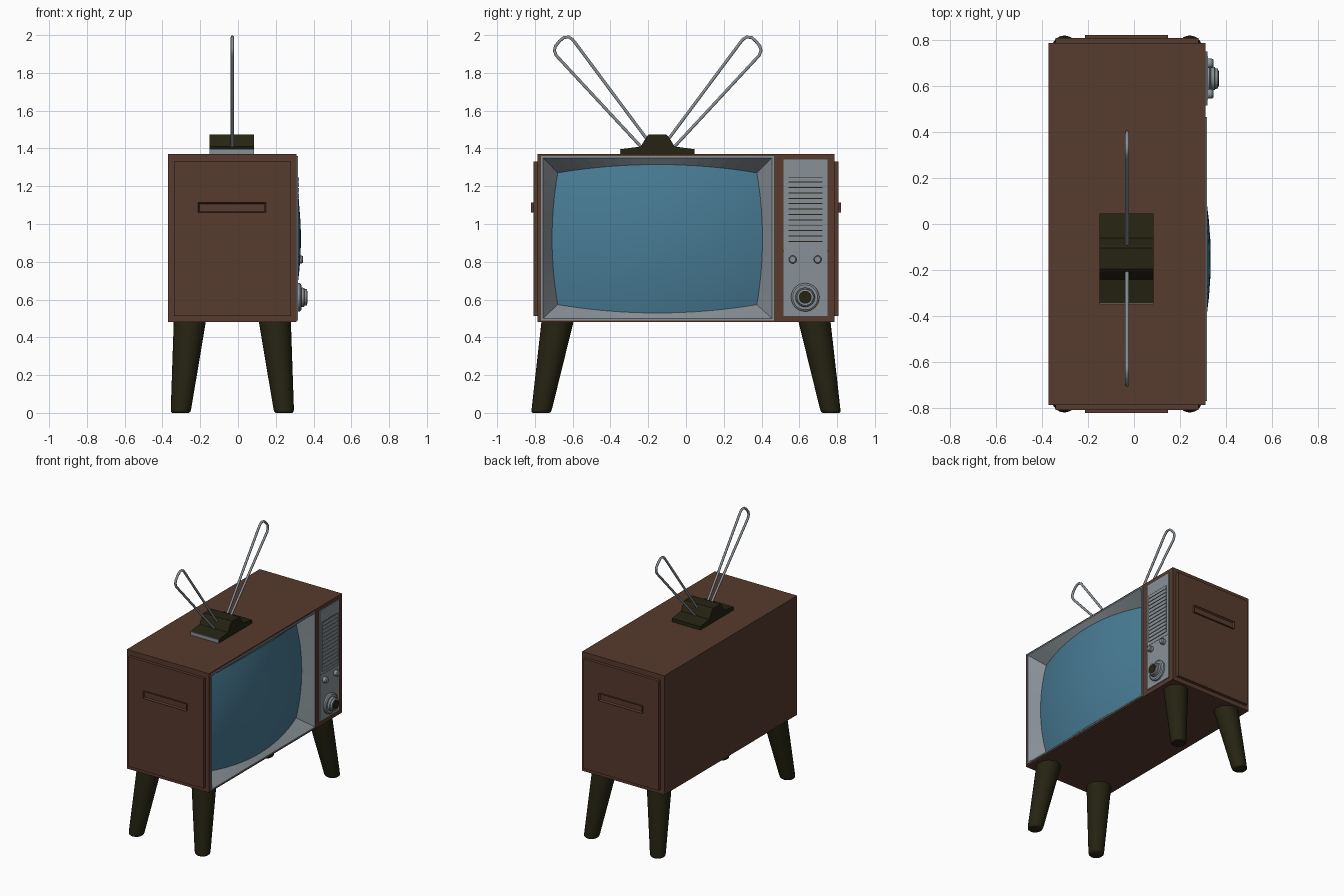
import bpy, bmesh, math
from mathutils import Vector, Matrix

if "Cube" in bpy.data.objects:
    bpy.data.objects.remove(bpy.data.objects["Cube"])


def mat(name, rgb):
    m = bpy.data.materials.new(name)
    m.diffuse_color = (*rgb, 1)
    m.use_nodes = True
    m.node_tree.nodes["Principled BSDF"].inputs["Base Color"].default_value = m.diffuse_color
    return m


BROWN = mat("walnut brown", (0.095, 0.043, 0.027))
DARK = mat("dark olive", (0.019, 0.017, 0.006))
GREY = mat("silver grey", (0.25, 0.285, 0.31))
BLUE = mat("screen blue", (0.065, 0.20, 0.30))


def finish(name, bm, m, smooth=None, face_x=False):
    bmesh.ops.recalc_face_normals(bm, faces=bm.faces)
    if face_x and sum(f.normal.x * f.calc_area() for f in bm.faces) < 0:
        bmesh.ops.reverse_faces(bm, faces=bm.faces)
    me = bpy.data.meshes.new(name)
    bm.to_mesh(me)
    bm.free()
    ob = bpy.data.objects.new(name, me)
    bpy.context.collection.objects.link(ob)
    me.materials.append(m)
    if smooth:
        bpy.ops.object.select_all(action='DESELECT')
        ob.select_set(True)
        bpy.context.view_layer.objects.active = ob
        bpy.ops.object.shade_smooth_by_angle(angle=math.radians(smooth))
    return ob


def add_box(bm, x, y, z):
    c = Vector((sum(x) / 2, sum(y) / 2, sum(z) / 2))
    s = Matrix.Diagonal((x[1] - x[0], y[1] - y[0], z[1] - z[0], 1))
    return bmesh.ops.create_cube(bm, size=1, matrix=Matrix.Translation(c) @ s)


def box(name, x, y, z, m):
    bm = bmesh.new()
    add_box(bm, x, y, z)
    return finish(name, bm, m)


def loft(name, rings, m, smooth=None, caps=(True, True), face_x=False):
    bm = bmesh.new()
    vs = [[bm.verts.new(p) for p in r] for r in rings]
    n = len(vs[0])
    for a, b in zip(vs, vs[1:]):
        for i in range(n):
            j = (i + 1) % n
            bm.faces.new((a[i], a[j], b[j], b[i]))
    for cap, ring in zip(caps, (vs[0], vs[-1])):
        if cap:
            bm.faces.new(ring)
    return finish(name, bm, m, smooth, face_x)


def circle(n, r):
    return [(r * math.cos(2 * math.pi * i / n), r * math.sin(2 * math.pi * i / n)) for i in range(n)]


def knob(name, y, z, profile, m, n=32):
    # turned shape along +x; profile is (x, radius) pairs
    loft(name, [[(x, y + a, z + b) for a, b in circle(n, r)] for x, r in profile], m, 30)


# Cabinet with a recess behind the picture tube
cabinet = box("cabinet", (-0.37, 0.31), (-0.785, 0.785), (0.48, 1.37), BROWN)
cutter = box("recess_cutter", (0.19, 0.5), (-0.755, 0.452), (0.502, 1.35), BROWN)
cutter.hide_render = True
mod = cabinet.modifiers.new("recess", 'BOOLEAN')
mod.object = cutter
mod.operation = 'DIFFERENCE'
mod.solver = 'EXACT'
bpy.context.view_layer.objects.active = cabinet
bpy.ops.object.modifier_apply(modifier="recess")
bpy.data.objects.remove(cutter)

# Screen outline: barrel shape lying on a large sphere
CY, CZ, N = -0.152, 0.922, 16
WC, WM, HC, HM = 0.527, 0.557, 0.349, 0.393


def dome(a, b):
    return (0.333 - (a * a + b * b) / 3.48, CY + a, CZ + b)


outline, unit = [], []
for side in range(4):
    for i in range(N):
        t = 2 * i / N - 1
        bulge = 1 - t * t
        h, w = HC + (HM - HC) * bulge, WC + (WM - WC) * bulge
        outline.append([(t * WC, -h), (w, t * HC), (-t * WC, h), (-w, -t * HC)][side])
        unit.append([(t, -1), (1, t), (-t, 1), (-1, -t)][side])


def rect(x, y0, y1, z0, z1):
    return [(x, (y0 + y1) / 2 + u * (y1 - y0) / 2, (z0 + z1) / 2 + v * (z1 - z0) / 2) for u, v in unit]


# Screen glass
loft("screen", [[dome(a * s, b * s) for a, b in outline]
                for s in (1, 0.88, 0.75, 0.6, 0.45, 0.3, 0.15, 0.03)],
     BLUE, 40, (False, True), True)

# Screen surround sloping back to the glass
loft("screen_surround",
     [rect(0.30, -0.767, 0.465, 0.49, 1.36), rect(0.317, -0.767, 0.465, 0.49, 1.36),
      rect(0.317, -0.757, 0.455, 0.50, 1.35), [dome(a, b) for a, b in outline]],
     GREY, None, (False, False), True)

# Control panel, speaker grille and knobs
box("control_panel", (0.30, 0.316), (0.515, 0.748), (0.513, 1.342), GREY)
box("panel_divider", (0.31, 0.318), (0.515, 0.748), (0.855, 0.861), GREY)
box("grille_backing", (0.31, 0.3175), (0.543, 0.723), (0.885, 1.25), DARK)
bm = bmesh.new()
for i in range(13):
    z = 0.882 + i * 0.0285
    add_box(bm, (0.31, 0.322), (0.54, 0.726), (z, z + 0.0235))
finish("grille_slats", bm, GREY)
for i, y in enumerate((0.565, 0.697)):
    knob(f"small_knob_{i + 1}", y, 0.812, [(0.31, 0.021), (0.338, 0.021), (0.345, 0.016)], GREY, 24)
knob("dial_flange", 0.631, 0.612, [(0.31, 0.075), (0.328, 0.075), (0.335, 0.066)], GREY)
knob("dial_knob", 0.631, 0.612, [(0.33, 0.052), (0.35, 0.05), (0.352, 0.045), (0.365, 0.043)], GREY)
knob("dial_centre", 0.631, 0.612, [(0.36, 0.034), (0.368, 0.034)], DARK)

# Side panels, each with a recessed handle
for s, label in ((-1, "left"), (1, "right")):
    box(f"{label}_side_panel", (-0.34, 0.28), sorted((s * 0.78, s * 0.808)), (0.512, 1.332), BROWN)
    bm = bmesh.new()
    add_box(bm, (-0.212, 0.148), sorted((s * 0.80, s * 0.821)), (1.06, 1.114))
    bm.normal_update()
    front = [f for f in bm.faces if f.normal.y * s > 0.9]
    bmesh.ops.inset_region(bm, faces=front, thickness=0.01)
    bmesh.ops.translate(bm, verts=front[0].verts, vec=(0, -s * 0.012, 0))
    finish(f"{label}_handle", bm, BROWN)

# Splayed tapered legs
for sx, fb in ((-1, "back"), (1, "front")):
    for sy, lr in ((-1, "left"), (1, "right")):
        rings = []
        for z, r in ((0.485, 0.085), (0.02, 0.054), (0.006, 0.051), (0, 0.044)):
            t = 1 - z / 0.485
            cx, cy = -0.03 + sx * (0.225 + 0.049 * t), sy * (0.68 + 0.087 * t)
            rings.append([(cx + a, cy + b, z) for a, b in circle(32, r)])
        loft(f"{fb}_{lr}_leg", rings, DARK, 40)

# Aerial base: stepped profile run along x, with a grey end plate
half = [(0.195, 1.368), (0.195, 1.396), (0.09, 1.41), (0.058, 1.462), (0.045, 1.475)]
prof = half + [(-a, z) for a, z in reversed(half)]
loft("aerial_base", [[(x, -0.15 + a, z) for a, z in prof] for x in (-0.15, 0.085)], DARK)
box("aerial_base_end", (-0.15, 0.085), (-0.349, -0.344), (1.37, 1.396), GREY)

# Wire aerial loops, mirrored about the base centre
path = [(0.05, 1.44), (0.435, 1.957), (0.452, 1.978), (0.471, 1.99), (0.497, 1.987),
        (0.52, 1.968), (0.541, 1.942), (0.547, 1.918), (0.537, 1.892), (0.08, 1.40)]
for s, label in ((-1, "left"), (1, "right")):
    pts = [Vector((-0.03, -0.15 + s * a, z)) for a, z in path]
    rings = []
    for i, p in enumerate(pts):
        d = (pts[min(i + 1, len(pts) - 1)] - p).normalized() + (p - pts[max(i - 1, 0)]).normalized()
        side = d.normalized().cross(Vector((1, 0, 0)))
        rings.append([p + Vector((a, 0, 0)) + side * b for a, b in circle(10, 0.0085)])
    loft(f"{label}_aerial", rings, GREY, 50)
